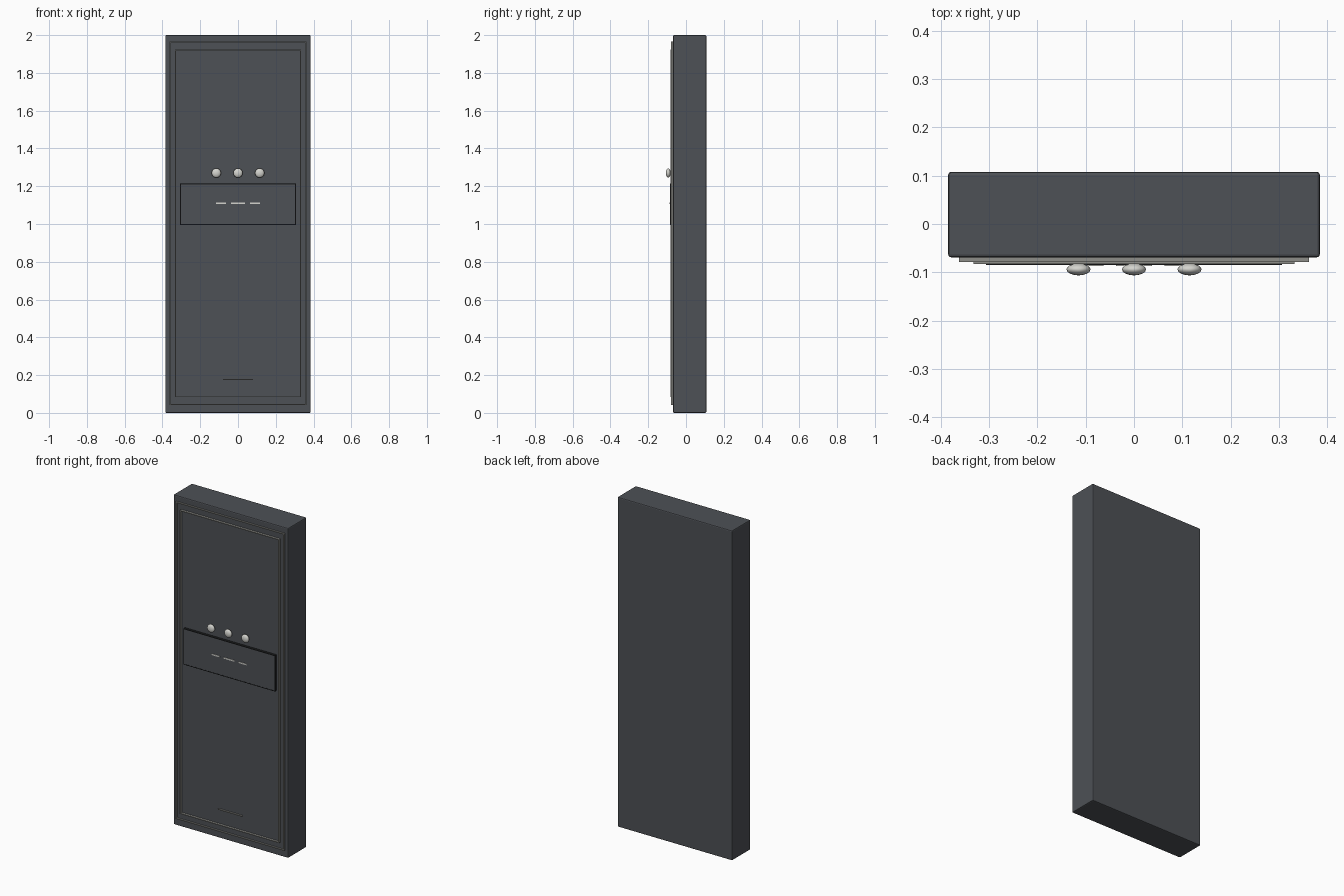
import bpy

cube = bpy.data.objects.get("Cube")
if cube:
    bpy.data.objects.remove(cube, do_unlink=True)


def material(name, colour, rough=0.6):
    m = bpy.data.materials.new(name)
    m.use_nodes = True
    m.diffuse_color = (*colour, 1)
    node = m.node_tree.nodes["Principled BSDF"]
    node.inputs["Base Color"].default_value = (*colour, 1)
    node.inputs["Roughness"].default_value = rough
    return m


charcoal = material("charcoal", (0.075, 0.082, 0.092))
black = material("black", (0.012, 0.013, 0.014))
pewter = material("pewter", (0.27, 0.27, 0.25))
silver = material("silver", (0.66, 0.66, 0.62), 0.35)


def box(name, x, y, z, mat, bevel=0):
    """Box between the (low, high) pairs on each axis."""
    spans = (x, y, z)
    bpy.ops.mesh.primitive_cube_add(size=1, location=[(a + b) / 2 for a, b in spans])
    ob = bpy.context.object
    ob.name = name
    ob.scale = [b - a for a, b in spans]
    bpy.ops.object.transform_apply(location=False, rotation=False, scale=True)
    ob.data.materials.append(mat)
    if bevel:
        mod = ob.modifiers.new("soft_edges", "BEVEL")
        mod.width, mod.segments = bevel, 2
    return ob


def frame(name, half, low, high, y, t, mat):
    """Thin rectangular border made of four strips."""
    for side, s in (("left", 1), ("right", -1)):
        edge = sorted((s * half, s * (half - t)))
        box(f"{name}_{side}", edge, y, (low, high), mat)
    box(f"{name}_bottom", (t - half, half - t), y, (low, low + t), mat)
    box(f"{name}_top", (t - half, half - t), y, (high - t, high), mat)


# Main slab
FRONT = -0.069
box("body", (-0.385, 0.385), (FRONT, 0.108), (0, 2), charcoal, 0.006)

# Double border on the front
frame("outer_border", 0.363, 0.043, 1.965, (-0.079, FRONT), 0.005, pewter)
frame("inner_border", 0.333, 0.083, 1.924, (-0.083, FRONT), 0.005, pewter)

# Central plate with its dark outline
box("label_plate", (-0.303, 0.303), (-0.084, FRONT), (1.0, 1.21), charcoal)
frame("plate_outline", 0.307, 0.996, 1.214, (-0.085, FRONT), 0.004, black)

# Dashes on the plate and the line near the foot
for name, a, b in (("right", -0.117, -0.063), ("middle", -0.037, 0.037), ("left", 0.063, 0.117)):
    box(f"dash_{name}", (a, b), (-0.087, -0.084), (1.105, 1.113), silver)
box("foot_line", (-0.08, 0.08), (-0.079, FRONT), (0.174, 0.179), pewter)

# Three flattened studs above the plate
for name, x in (("right", -0.115), ("middle", 0), ("left", 0.115)):
    bpy.ops.mesh.primitive_uv_sphere_add(segments=16, ring_count=8, radius=0.025, location=(x, -0.094, 1.27))
    stud = bpy.context.object
    stud.name = f"stud_{name}"
    stud.scale = (1, 0.5, 1)
    bpy.ops.object.transform_apply(location=False, rotation=False, scale=True)
    stud.data.materials.append(silver)
    bpy.ops.object.shade_smooth()
